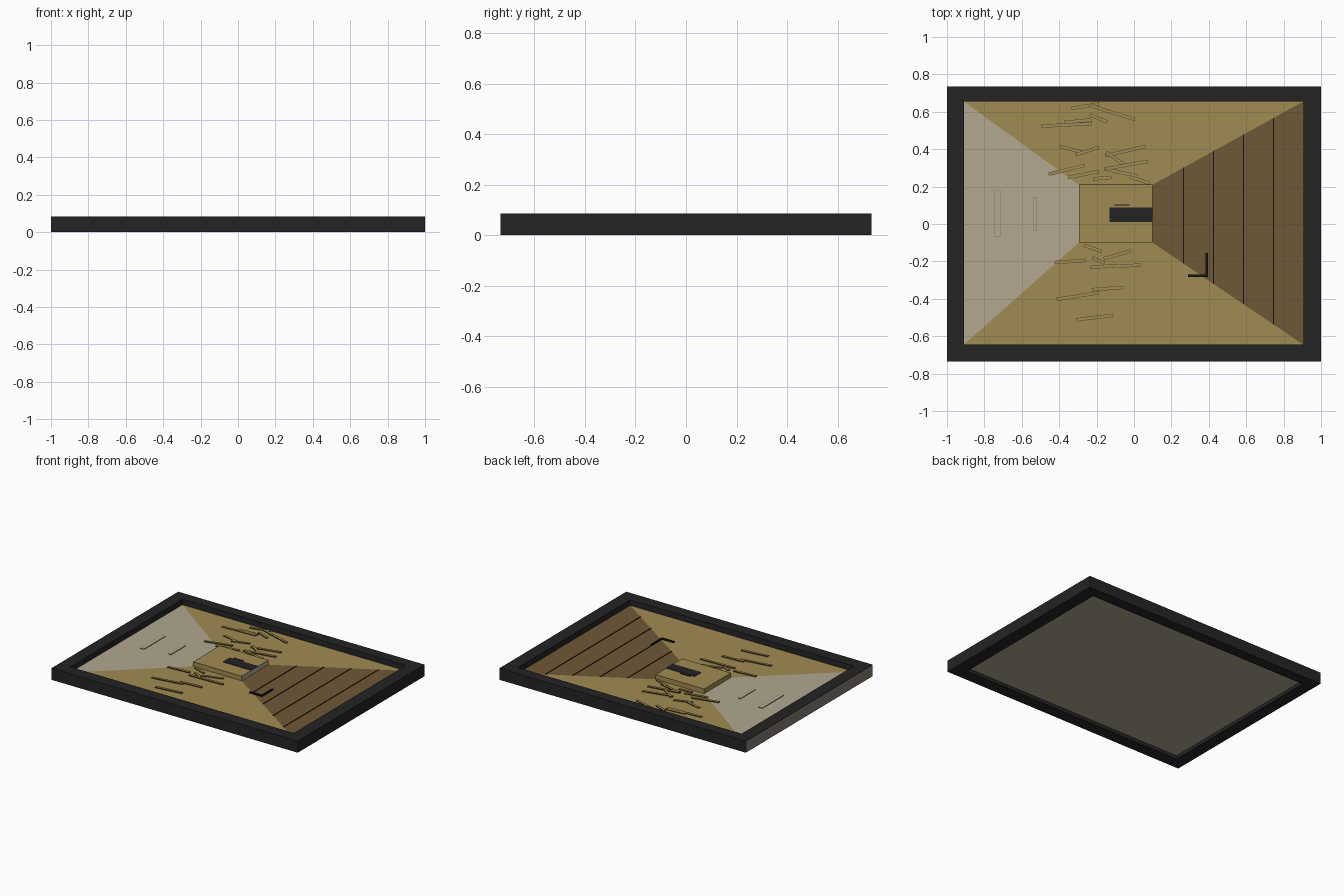
import bpy, bmesh, math
from mathutils import Matrix, Vector

if "Cube" in bpy.data.objects:
    bpy.data.objects.remove(bpy.data.objects["Cube"])


def material(name, r, g, b):
    m = bpy.data.materials.new(name)
    lin = [((c / 255 + 0.055) / 1.055) ** 2.4 for c in (r, g, b)]
    m.diffuse_color = (*lin, 1)
    m.use_nodes = True
    m.node_tree.nodes["Principled BSDF"].inputs["Base Color"].default_value = m.diffuse_color
    return m


CHARCOAL = material("charcoal", 36, 36, 36)
BEIGE = material("beige", 178, 168, 145)
OCHRE = material("ochre", 160, 139, 82)
BROWN = material("brown", 111, 88, 54)
OUTLINE = material("dark_outline", 82, 68, 38)
TAUPE = material("taupe", 132, 122, 115)
BLACK = material("black", 24, 22, 20)
TAN = material("tan_outline", 140, 124, 92)


def finish(name, bm, mats):
    mesh = bpy.data.meshes.new(name)
    bmesh.ops.recalc_face_normals(bm, faces=bm.faces)
    bm.to_mesh(mesh)
    bm.free()
    for m in mats:
        mesh.materials.append(m)
    ob = bpy.data.objects.new(name, mesh)
    bpy.context.collection.objects.link(ob)
    return ob


def box_bm(x0, x1, y0, y1, z0, z1):
    bm = bmesh.new()
    bmesh.ops.create_cube(bm, size=1)
    for v in bm.verts:
        v.co = Vector((x1 if v.co.x > 0 else x0, y1 if v.co.y > 0 else y0,
                       z1 if v.co.z > 0 else z0))
    return bm


def outlined_plate(name, cx, cy, length, width, angle, z0, z1, fill, line):
    """Thin plate whose top has a narrow coloured rim."""
    bm = box_bm(-length / 2, length / 2, -width / 2, width / 2, z0, z1)
    for f in bm.faces:
        f.material_index = 1
    bm.normal_update()
    top = [f for f in bm.faces if f.normal.z > 0.9]
    bmesh.ops.inset_region(bm, faces=top, thickness=0.0035)
    top[0].material_index = 0
    bm.transform(Matrix.Translation((cx, cy, 0)) @ Matrix.Rotation(math.radians(angle), 4, 'Z'))
    return finish(name, bm, [fill, line])


# Frame: mitred rectangular ring
X0, X1, Y0, Y1 = -0.91, 0.905, -0.645, 0.655
H = 0.085
bm = bmesh.new()
corners = [(-1, -0.735), (1, -0.735), (1, 0.735), (-1, 0.735)]
inner = [(X0, Y0), (X1, Y0), (X1, Y1), (X0, Y1)]
rings = [[bm.verts.new((x, y, z)) for x, y in loop]
         for loop, z in ((corners, 0), (corners, H), (inner, H), (inner, 0))]
for a, b in zip(rings, rings[1:] + rings[:1]):
    for i in range(4):
        j = (i + 1) % 4
        bm.faces.new((a[i], a[j], b[j], b[i]))
bmesh.ops.recalc_face_normals(bm, faces=bm.faces)
bm.normal_update()
# Bare wood on the left outer side
left = [f for f in bm.faces if f.normal.x < -0.9 and f.calc_center_median().x < -0.99]
bmesh.ops.inset_region(bm, faces=left, thickness=0.005)
for f in left:
    f.material_index = 1
finish("frame", bm, [CHARCOAL, TAUPE])

# Painted panel: four room walls around the far wall
ZB, ZP = 0.025, 0.044
far = [(-0.295, -0.10), (0.10, -0.10), (0.10, 0.21), (-0.295, 0.21)]
bm = bmesh.new()
low = [bm.verts.new((x, y, ZB)) for x, y in inner]
rim = [bm.verts.new((x, y, ZP)) for x, y in inner]
mid = [bm.verts.new((x, y, ZP)) for x, y in far]
bm.faces.new(low)
bm.faces.new(mid)
for i in range(4):
    j = (i + 1) % 4
    bm.faces.new((low[i], low[j], rim[j], rim[i]))
    wall = bm.faces.new((rim[i], rim[j], mid[j], mid[i]))
    wall.material_index = (1, 2, 1, 0)[i]     # floor, right, ceiling, left
finish("room_panel", bm, [BEIGE, OCHRE, BROWN])

# Raised far wall with a pale right edge
ZW = 0.078
bm = box_bm(-0.295, 0.10, -0.10, 0.21, ZP, ZW)
bm.normal_update()
top = [f for f in bm.faces if f.normal.z > 0.9]
for f in bm.faces:
    if f.normal.x > 0.9:
        f.material_index = 1
rim_faces = bmesh.ops.inset_region(bm, faces=top, thickness=0.003)["faces"]
for f in rim_faces:
    f.material_index = 2
finish("far_wall", bm, [OCHRE, BEIGE, OUTLINE])

# Dark opening and its lintel line on the far wall
finish("dark_opening", box_bm(-0.13, 0.10, 0.01, 0.088, ZW, ZW + 0.004), [CHARCOAL])
finish("lintel_line", box_bm(-0.105, -0.025, 0.098, 0.104, ZW, ZW + 0.004), [BLACK])

# Board seams on the right wall
for i, x in enumerate((0.265, 0.425, 0.585, 0.745)):
    t = (x - 0.10) / (X1 - 0.10)
    y0, y1 = -0.10 + t * (Y0 + 0.10), 0.21 + t * (Y1 - 0.21)
    finish(f"board_seam_{i}", box_bm(x - 0.003, x + 0.003, y0, y1, ZP, ZP + 0.003), [BLACK])

# Door handle: two joined bars
finish("handle_bar", box_bm(0.29, 0.395, -0.284, -0.270, 0.074, 0.085), [BLACK])
finish("handle_post", box_bm(0.383, 0.395, -0.270, -0.155, 0.074, 0.085), [BLACK])

# Outlined slots on the left wall
for i, (x, y, length, w) in enumerate(((-0.73, 0.055, 0.25, 0.032), (-0.53, 0.053, 0.175, 0.022))):
    outlined_plate(f"wall_slot_{i}", x, y, length, w, 90, ZP, ZP + 0.004, BEIGE, TAN)

# Loose planks on ceiling and floor: x, y, length, angle
planks = [
    (-0.36, 0.53, 0.27, 3), (-0.30, 0.55, 0.15, 5), (-0.19, 0.565, 0.10, -22),
    (-0.26, 0.63, 0.15, 10), (-0.08, 0.585, 0.18, -17), (-0.19, 0.62, 0.10, -20),
    (-0.34, 0.40, 0.12, -14), (-0.25, 0.39, 0.13, 18), (-0.045, 0.39, 0.22, 13),
    (-0.36, 0.29, 0.20, 14), (-0.10, 0.35, 0.12, -35), (-0.04, 0.315, 0.23, 10),
    (-0.27, 0.265, 0.17, 11), (-0.17, 0.245, 0.10, 5), (-0.07, 0.275, 0.18, -12),
    (0.03, 0.235, 0.11, -18), (-0.34, -0.20, 0.17, 4), (-0.10, -0.225, 0.27, 2),
    (-0.09, -0.165, 0.15, 16), (-0.22, -0.13, 0.10, -20), (-0.19, -0.195, 0.07, -25),
    (-0.30, -0.385, 0.23, 9), (-0.14, -0.345, 0.17, 4), (-0.21, -0.50, 0.20, 7),
]
for i, (x, y, length, angle) in enumerate(planks):
    z = ZP + 0.0004 * (i % 6)
    outlined_plate(f"plank_{i}", x, y, length, 0.018, angle, ZP, z + 0.005, OCHRE, OUTLINE)
